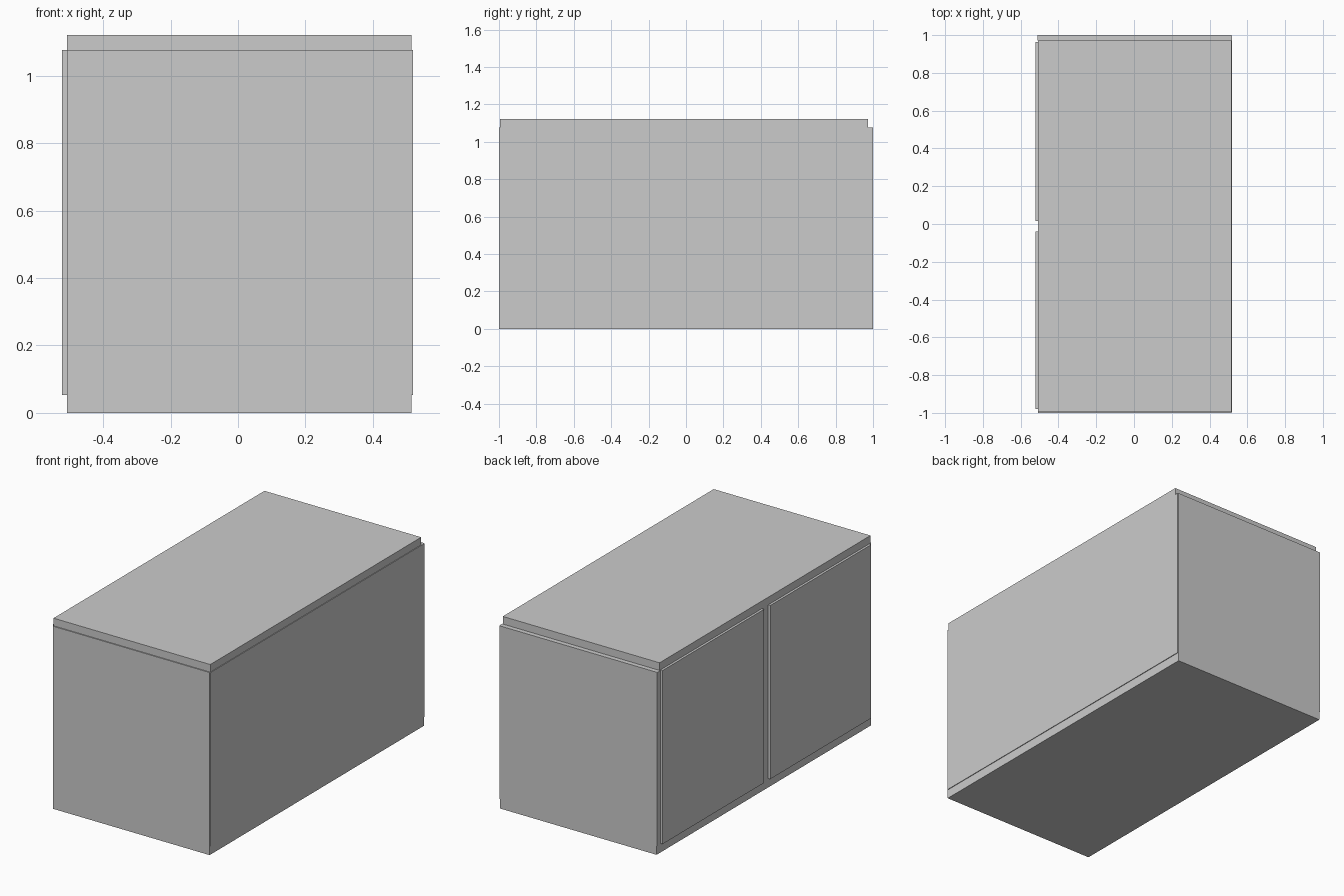
import bpy

if "Cube" in bpy.data.objects:
    bpy.data.objects.remove(bpy.data.objects["Cube"])


def box(name, x, y, z):
    """Add a box spanning the given (min, max) ranges."""
    bpy.ops.mesh.primitive_cube_add(size=1, location=[sum(r) / 2 for r in (x, y, z)])
    ob = bpy.context.object
    ob.name = name
    ob.scale = [r[1] - r[0] for r in (x, y, z)]
    bpy.ops.object.transform_apply(location=False, rotation=False, scale=True)
    return ob


LOW, HIGH, TOP = 0.053, 1.077, 1.122
WALL = (LOW, HIGH)

# Base and top slabs
box("base_slab", (-0.508, 0.515), (-1, 1), (0, LOW))
box("top_slab", (-0.508, 0.515), (-0.994, 0.972), (HIGH, TOP))

# Outer walls: end panels and the long closed side
box("front_panel", (-0.508, 0.515), (-1, -0.97), WALL)
box("back_panel", (-0.512, 0.515), (0.972, 1), WALL)
box("side_panel", (0.49, 0.519), (-0.997, 0.997), WALL)

# Uprights behind the door edges
box("centre_divider", (-0.508, 0.49), (-0.045, 0.02), WALL)
box("rear_post", (-0.508, -0.45), (0.93, 0.972), WALL)
box("front_post", (-0.508, -0.45), (-0.97, -0.93), WALL)

# Pair of thin doors
for i, y in enumerate([(-0.98, -0.04), (0.017, 0.963)]):
    box(f"door_{i + 1}", (-0.522, -0.508), y, WALL)
